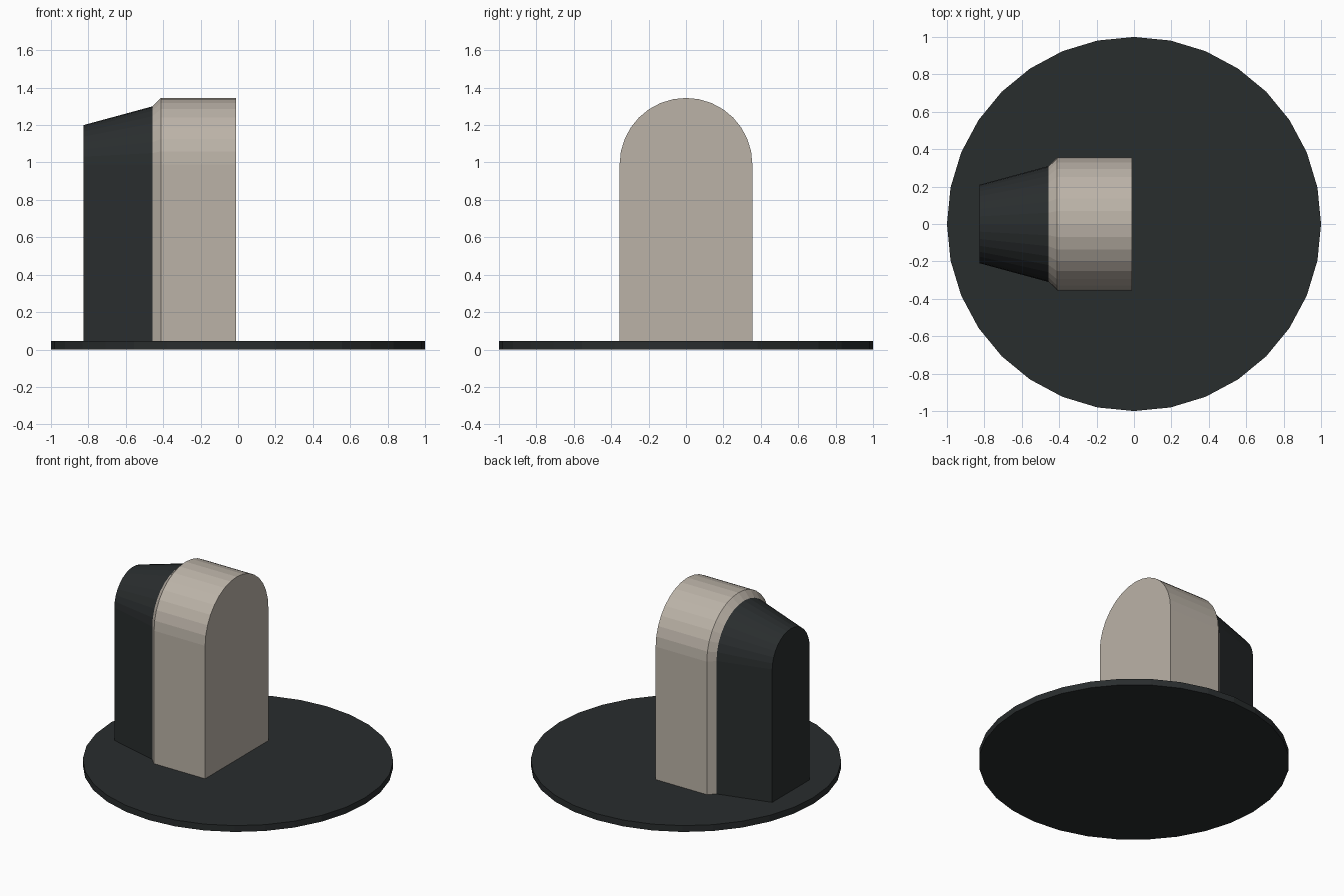
import bpy, bmesh, math

if "Cube" in bpy.data.objects:
    bpy.data.objects.remove(bpy.data.objects["Cube"])

BASE_TOP = 0.045   # top of the disc
ARCH_Z = 0.99      # centre height of the round top


def material(name, rgb):
    m = bpy.data.materials.new(name)
    m.diffuse_color = (*rgb, 1)
    m.use_nodes = True
    m.node_tree.nodes["Principled BSDF"].inputs["Base Color"].default_value = m.diffuse_color
    return m


def arch(radius, x, steps=16):
    """Upright arch outline in the plane at x."""
    pts = [(x, -radius, BASE_TOP)]
    for i in range(steps + 1):
        a = math.pi * i / steps
        pts.append((x, -radius * math.cos(a), ARCH_Z + radius * math.sin(a)))
    return pts + [(x, radius, BASE_TOP)]


def loft(name, sections, mat):
    """Closed solid through arches given as (x, radius)."""
    bm = bmesh.new()
    rings = [[bm.verts.new(p) for p in arch(r, x)] for x, r in sections]
    for a, b in zip(rings, rings[1:]):
        for i in range(len(a)):
            j = (i + 1) % len(a)
            bm.faces.new((a[i], a[j], b[j], b[i]))
    bm.faces.new(rings[0])
    bm.faces.new(rings[-1])
    bmesh.ops.recalc_face_normals(bm, faces=bm.faces)
    mesh = bpy.data.meshes.new(name)
    bm.to_mesh(mesh)
    bm.free()
    mesh.materials.append(mat)
    obj = bpy.data.objects.new(name, mesh)
    bpy.context.collection.objects.link(obj)
    return obj


dark = material("dark", (0.022, 0.026, 0.027))
stone = material("stone", (0.50, 0.45, 0.39))

# Round base plate
bpy.ops.mesh.primitive_cylinder_add(vertices=32, radius=1, depth=BASE_TOP,
                                    location=(0, 0, BASE_TOP / 2))
base = bpy.context.object
base.name = "base_plate"
base.data.materials.append(dark)

# Arched front housing with a chamfered rear edge
loft("arched_housing", [(-0.01, 0.355), (-0.412, 0.355), (-0.457, 0.31)], stone)

# Tapered rear housing
loft("tapered_back", [(-0.457, 0.31), (-0.825, 0.21)], dark)
